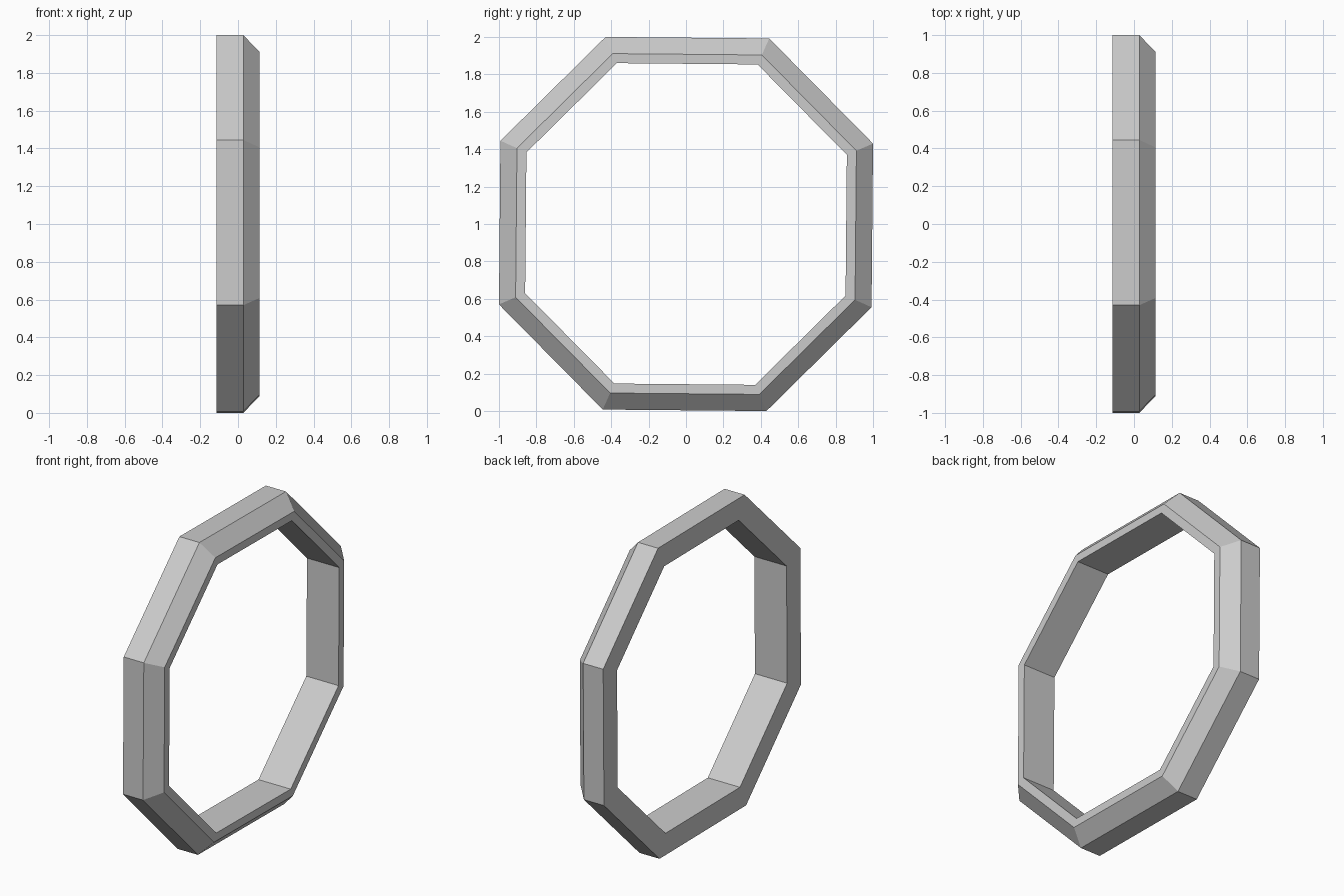
import bpy, bmesh
from math import pi, cos, sin

if "Cube" in bpy.data.objects:
    bpy.data.objects.remove(bpy.data.objects["Cube"])

# Octagon outline in the YZ plane: two corners repeated by quarter turns
corners = []
for q in range(4):
    c, s = cos(-q * pi / 2), sin(-q * pi / 2)
    for y, z in [(-0.43, 1.0), (0.445, 0.992)]:
        corners.append((y * c - z * s, y * s + z * c))

# Ring cross-section: (x, scale of the outline), with one chamfered outer edge
profile = [(-0.114, 1.0), (0.028, 1.0), (0.114, 0.911), (0.114, 0.86), (-0.114, 0.86)]

# Sweep the cross-section around the octagon
bm = bmesh.new()
loops = [[bm.verts.new((x, y * k, z * k + 1.0)) for y, z in corners] for x, k in profile]
for i, a in enumerate(loops):
    b = loops[(i + 1) % len(loops)]
    for j in range(8):
        n = (j + 1) % 8
        bm.faces.new((a[j], a[n], b[n], b[j]))
bmesh.ops.recalc_face_normals(bm, faces=bm.faces)

mesh = bpy.data.meshes.new("octagonal_ring")
bm.to_mesh(mesh)
bm.free()
bpy.context.collection.objects.link(bpy.data.objects.new("octagonal_ring", mesh))
